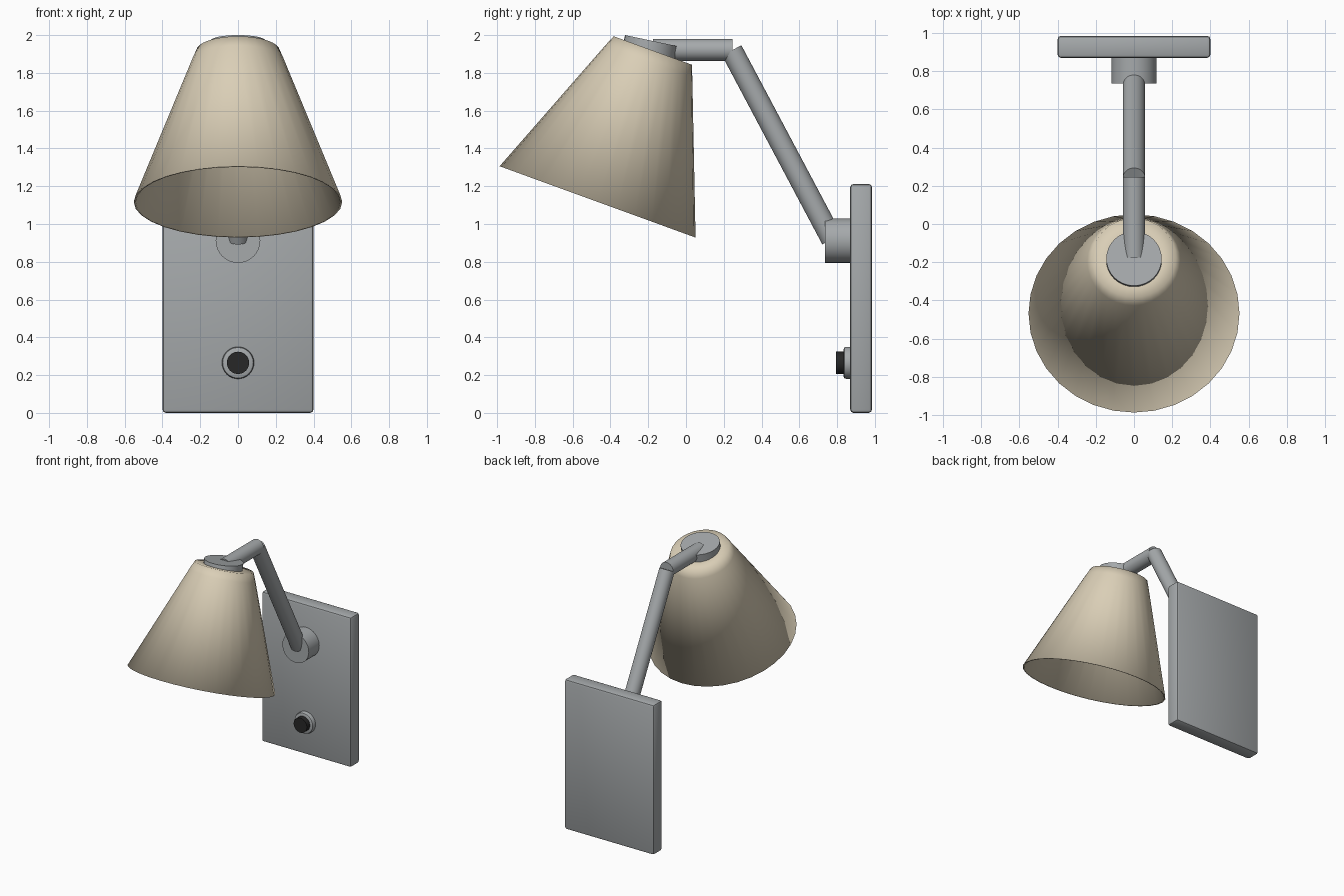
import bpy, bmesh, math
from mathutils import Vector, Matrix

if "Cube" in bpy.data.objects:
    bpy.data.objects.remove(bpy.data.objects["Cube"])


def material(name, rgb):
    m = bpy.data.materials.new(name)
    m.diffuse_color = (*rgb, 1)
    m.use_nodes = True
    m.node_tree.nodes["Principled BSDF"].inputs["Base Color"].default_value = m.diffuse_color
    return m


METAL = material("grey metal", (0.38, 0.40, 0.41))
BEIGE = material("beige shade", (0.70, 0.62, 0.47))
BLACK = material("black plastic", (0.02, 0.02, 0.02))


def finish(name, bm, mat, matrix=Matrix(), angle=30):
    bmesh.ops.recalc_face_normals(bm, faces=bm.faces[:])
    bm.transform(matrix)
    me = bpy.data.meshes.new(name)
    bm.to_mesh(me)
    bm.free()
    me.materials.append(mat)
    for p in me.polygons:
        p.use_smooth = True
    if angle:
        me.set_sharp_from_angle(angle=math.radians(angle))
    ob = bpy.data.objects.new(name, me)
    bpy.context.collection.objects.link(ob)
    return ob


def rod(name, start, end, radius, mat, bevel=0):
    a, b = Vector(start), Vector(end)
    d = b - a
    bm = bmesh.new()
    bmesh.ops.create_cone(bm, cap_ends=True, segments=32, radius1=radius,
                          radius2=radius, depth=d.length)
    if bevel:  # round the rim at the end point
        rim = [e for e in bm.edges if all(v.co.z > 0 for v in e.verts)]
        bmesh.ops.bevel(bm, geom=rim, offset=bevel, segments=2, profile=0.5,
                        affect='EDGES')
    m = Matrix.Translation((a + b) / 2) @ d.to_track_quat('Z', 'Y').to_matrix().to_4x4()
    return finish(name, bm, mat, m)


def lathe(name, profile, mat, matrix, steps=32):
    bm = bmesh.new()
    vs = [bm.verts.new((r, 0, z)) for r, z in profile]
    es = [bm.edges.new(p) for p in zip(vs, vs[1:])]
    bmesh.ops.spin(bm, geom=vs + es, cent=(0, 0, 0), axis=(0, 0, 1),
                   angle=2 * math.pi, steps=steps, use_duplicate=False)
    bmesh.ops.remove_doubles(bm, verts=bm.verts[:], dist=1e-4)
    return finish(name, bm, mat, matrix, angle=0)


# Wall plate with softened edges
bm = bmesh.new()
bmesh.ops.create_cube(bm, size=1)
bm.transform(Matrix.Translation((0, 0.927, 0.606)) @ Matrix.Diagonal((0.80, 0.116, 1.212, 1)))
bmesh.ops.bevel(bm, geom=bm.edges[:], offset=0.018, segments=2, profile=0.5, affect='EDGES')
finish("wall_plate", bm, METAL)

# Arm mount and two arm tubes
rod("arm_mount", (0, 0.875, 0.912), (0, 0.735, 0.912), 0.118, METAL)
rod("lower_arm", (0, 0.773, 0.919), (0, 0.242, 1.919), 0.058, METAL)
rod("upper_arm", (0, 0.247, 1.922), (0, -0.175, 1.922), 0.058, METAL)

# Switch
rod("switch_collar", (0, 0.875, 0.265), (0, 0.834, 0.265), 0.085, METAL, bevel=0.014)
rod("switch_button", (0, 0.85, 0.265), (0, 0.795, 0.265), 0.059, BLACK)

# Tilted cone shade, one thin closed-top shell, smooth over its rims
place = Matrix.Translation((0, -0.468, 1.117)) @ Matrix.Rotation(math.radians(-20), 4, 'X')
lathe("shade", [(0, 0.853), (0.15, 0.853), (0.220, 0.853), (0.245, 0.793), (0.552, 0),
                (0.541, 0), (0.234, 0.789), (0.212, 0.841), (0, 0.841)], BEIGE, place)

# Cap disc joining the shade to the arm, tilted a little less than the shade
top = Vector((0, -0.181, 1.970))
axis = Vector((0, math.sin(math.radians(12)), math.cos(math.radians(12))))
rod("shade_cap", top - axis * 0.09, top, 0.145, METAL)
